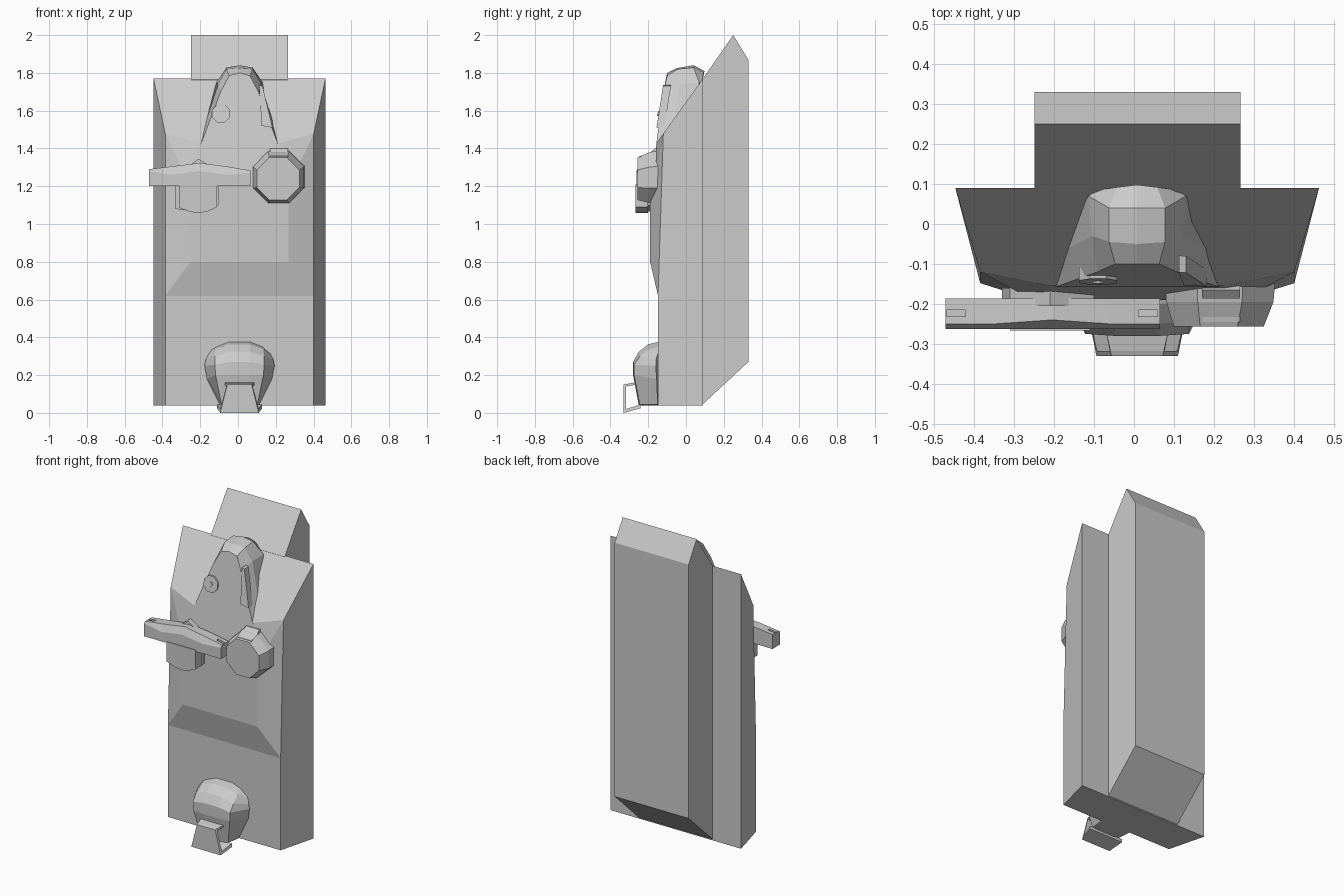
import bpy, bmesh, math

if "Cube" in bpy.data.objects:
    bpy.data.objects.remove(bpy.data.objects["Cube"])

CX = 0.008  # symmetry plane of the pack


def make(name, verts, faces):
    me = bpy.data.meshes.new(name)
    me.from_pydata(verts, [], faces)
    bm = bmesh.new()
    bm.from_mesh(me)
    bmesh.ops.remove_doubles(bm, verts=bm.verts, dist=0.0005)
    bmesh.ops.recalc_face_normals(bm, faces=bm.faces)
    bm.to_mesh(me)
    bm.free()
    ob = bpy.data.objects.new(name, me)
    bpy.context.collection.objects.link(ob)
    return ob


def loft(name, rings):
    """Closed solid through rings of equal point count."""
    n = len(rings[0])
    verts = [p for r in rings for p in r]
    faces = []
    for k in range(len(rings) - 1):
        for i in range(n):
            j = (i + 1) % n
            faces.append((k*n + i, k*n + j, (k+1)*n + j, (k+1)*n + i))
    faces.append(tuple(range(n))[::-1])
    faces.append(tuple((len(rings)-1)*n + i for i in range(n)))
    return make(name, verts, faces)


def prism(name, xz, front, back):
    """Front outline extruded in y; front may be a function of z."""
    f = front if callable(front) else (lambda z: front)
    b = back if callable(back) else (lambda z: back)
    return loft(name, [[(x, f(z), z) for x, z in xz], [(x, b(z), z) for x, z in xz]])


def sym(half):
    """Half arch (side to centre) mirrored into a full arch."""
    return [(CX - w, y, z) for w, y, z in half] + \
           [(CX + w, y, z) for w, y, z in reversed(half) if w > 0]


# tray: half shell mirrored about the centre plane
pts = [(.455, .09, .04), (.455, .09, 1.77), (.393, -.148, .04), (.393, -.148, .62),
       (.393, -.12, 1.479), (.215, -.155, 1.43), (.26, -.19, 1.2), (.26, -.19, .8),
       (0, -.148, .04), (0, -.148, .62), (0, -.19, .8), (0, -.19, 1.2), (0, -.155, 1.43),
       (0, .09, .04), (0, .09, 1.77)]
half = [(0, 1, 4, 3, 2), (2, 3, 9, 8), (3, 7, 10, 9), (7, 6, 11, 10), (6, 5, 12, 11),
        (3, 4, 6, 7), (4, 5, 6), (1, 14, 12, 5, 4), (0, 2, 8, 13), (0, 13, 14, 1)]
n = len(pts)
make("pack_tray",
     [(CX + x, y, z) for x, y, z in pts] + [(CX - x, y, z) for x, y, z in pts],
     half + [tuple(i + n for i in reversed(f)) for f in half])

# rear tank: side profile extruded across x
side = [(.085, .042), (.33, .27), (.33, 1.87), (.25, 2.0), (.085, 1.764)]
loft("rear_tank", [[(x, y, z) for y, z in side] for x in (-.249, .266)])

# tapered hood on the upper slope
loft("hood", [sym(a) for a in (
    [(.205, -.158, 1.42), (.1, -.12, 1.70), (.055, -.1, 1.785), (0, -.1, 1.80)],
    [(.208, -.08, 1.45), (.113, -.03, 1.74), (.07, -.045, 1.82), (0, -.05, 1.825)],
    [(.15, .03, 1.6), (.122, .07, 1.75), (.07, .04, 1.828), (0, .04, 1.84)],
    [(.11, .08, 1.68), (.1, .085, 1.75), (.05, .092, 1.80), (0, .098, 1.81)])])


def hood_front(z):
    return -.158 + (z - 1.42) * .155


# strap and small disc on the hood face
prism("hood_strap", [(.112, 1.735), (.13, 1.73), (.183, 1.51), (.125, 1.52)],
      lambda z: hood_front(z) - .012, lambda z: hood_front(z) + .03)
for nm, r, d in (("hood_disc", .052, .012), ("hood_disc_pin", .014, .018)):
    prism(nm, [(-.09 + r*math.cos(a), 1.585 + r*math.sin(a))
               for a in [math.tau*(i + .5)/8 for i in range(8)]],
          lambda z: hood_front(z) - d, lambda z: hood_front(z) + .03)

# T-handle bar: section changes along its length
bar = loft("handle_bar", [
    [(x, -.187, 1.2), (x, -.187, zt), (x, yt, zt), (x, -.263, zm), (x, -.263, 1.2)]
    for x, yt, zt, zm in ((-.472, -.25, 1.29, 1.28), (-.35, -.25, 1.305, 1.26),
                          (-.205, -.24, 1.323, 1.28), (-.06, -.25, 1.305, 1.26),
                          (.065, -.25, 1.283, 1.27))])
# slots cut into the top of the bar ends
for i, x in enumerate((-.445, .035)):
    s = prism("slot_cutter_%d" % i, [(x-.024, 1.27), (x+.024, 1.27), (x+.024, 1.35), (x-.024, 1.35)],
              -.231, -.215)
    s.hide_render = True
    s.hide_viewport = True
    m = bar.modifiers.new("slot", 'BOOLEAN')
    m.operation = 'DIFFERENCE'
    m.object = s

# stem and mounting plate behind the bar
prism("handle_stem", [(-.31, 1.21), (-.31, 1.085), (-.255, 1.065), (-.21, 1.058),
                      (-.165, 1.065), (-.11, 1.09), (-.11, 1.21)], -.267, -.2)
prism("handle_mount", [(-.33, 1.2), (-.33, 1.08), (-.22, 1.065), (-.1, 1.1), (-.1, 1.28),
                       (-.21, 1.345), (-.31, 1.27)], -.205, -.16)


# faceted valve knob beside the handle
def octagon(x, z, r, y):
    return [(x + r*math.cos(a), y, z + r*math.sin(a))
            for a in [math.tau*(i + .5)/8 for i in range(8)]]


loft("valve_knob", [octagon(.215, 1.25, .15, -.14), octagon(.215, 1.245, .145, -.195),
                    octagon(.212, 1.24, .122, -.256)])
loft("valve_tab", [[(x, -.245, 1.31), (x, -.245, 1.36), (x, -.2, 1.37), (x, -.165, 1.4),
                    (x, -.14, 1.4), (x, -.14, 1.31)] for x in (.17, .265)])

# bottom dome: ribs of (half width, y, z), mirrored
outer = [(.15, -.14, .335), (.165, -.15, .31), (.18, -.16, .28), (.185, -.16, .25),
         (.172, -.155, .18), (.105, -.15, .045), (.105, -.14, .04)]
edge = [(.12, -.14, .352), (.126, -.195, .338), (.13, -.243, .3), (.13, -.275, .255),
        (.127, -.275, .2), (.095, -.245, .045), (.095, -.14, .04)]
mid = [(.055, -.14, .378), (.055, -.2, .363), (.055, -.25, .323), (.055, -.28, .27),
       (.055, -.28, .2), (.055, -.25, .04), (.055, -.14, .04)]
ribs = [outer, edge, mid]
loft("bottom_dome", [[(CX - w, y, z) for w, y, z in r] for r in ribs] +
     [[(CX + w, y, z) for w, y, z in r] for r in reversed(ribs)])

# open pull loop: tapered slabs (half width, y, z)
for nm, sec in (
        ("pull_front", [(.064, -.33, .15), (.067, -.318, .155), (.105, -.318, .006), (.102, -.33, 0)]),
        ("pull_top", [(.064, -.33, .15), (.08, -.26, .163), (.08, -.26, .15), (.066, -.33, .138)]),
        ("pull_bottom", [(.098, -.33, .016), (.118, -.24, .045), (.12, -.24, .025), (.102, -.33, 0)])):
    loft(nm, [[(CX - w, y, z) for w, y, z in sec], [(CX + w, y, z) for w, y, z in sec]])
